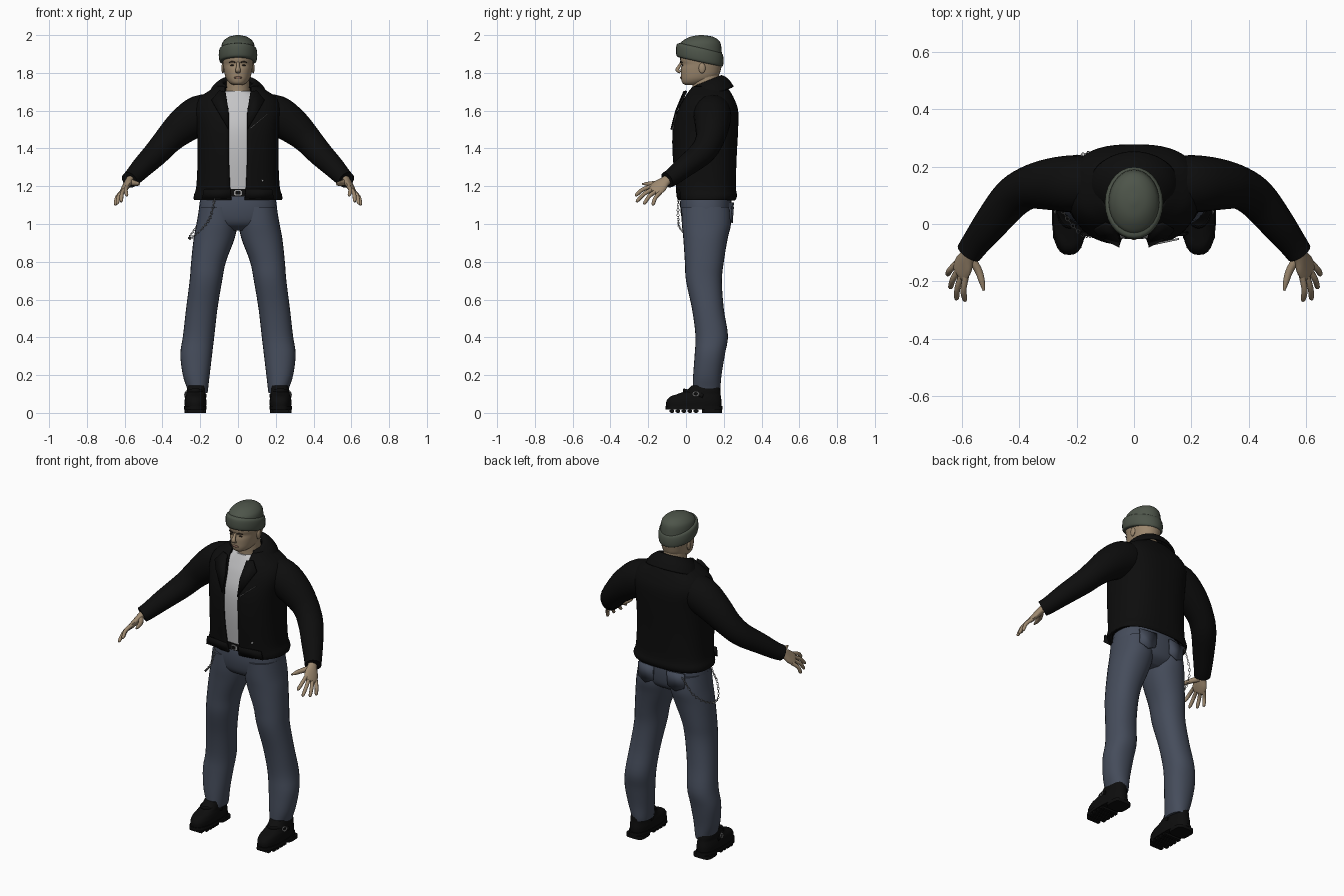
import bpy, bmesh, math
from mathutils import Vector, Matrix

if "Cube" in bpy.data.objects:
    bpy.data.objects.remove(bpy.data.objects["Cube"])


def material(name, r, g, b):
    m = bpy.data.materials.new(name)
    m.use_nodes = True
    m.diffuse_color = (r, g, b, 1)
    m.node_tree.nodes["Principled BSDF"].inputs["Base Color"].default_value = (r, g, b, 1)
    return m


BLACK = material("black leather", .004, .004, .004)
DENIM = material("blue denim", .06, .073, .105)
SKIN = material("skin", .34, .25, .16)
LIP = material("lips", .25, .14, .1)
DARK = material("dark brown", .035, .025, .018)
WOOL = material("green wool", .075, .09, .068)
SHIRT = material("white cotton", .55, .55, .56)
STEEL = material("steel", .3, .3, .3)


def finish(name, bm, mat, mirror=False, thick=0, angle=50):
    bmesh.ops.recalc_face_normals(bm, faces=bm.faces)
    me = bpy.data.meshes.new(name)
    bm.to_mesh(me)
    bm.free()
    me.materials.append(mat)
    ob = bpy.data.objects.new(name, me)
    bpy.context.collection.objects.link(ob)
    bpy.ops.object.select_all(action='DESELECT')
    bpy.context.view_layer.objects.active = ob
    ob.select_set(True)
    bpy.ops.object.shade_smooth_by_angle(angle=math.radians(angle))
    if mirror:
        ob.modifiers.new("Mirror", 'MIRROR').merge_threshold = .0005
    if thick:
        s = ob.modifiers.new("Solidify", 'SOLIDIFY')
        s.thickness, s.offset = thick, 0
    return ob


def smooth_rows(rows, steps):
    """Catmull-Rom interpolation between rows of numbers."""
    out = []
    for i in range(len(rows) - 1):
        p0, p1, p2 = rows[max(i - 1, 0)], rows[i], rows[i + 1]
        p3 = rows[min(i + 2, len(rows) - 1)]
        for k in range(steps):
            t = k / steps
            out.append([b + .5 * t * (c - a + t * (2*a - 5*b + 4*c - d + t * (3*(b - c) + d - a)))
                        for a, b, c, d in zip(p0, p1, p2, p3)])
    return out + [list(rows[-1])]


def skin_rings(rings, closed=True):
    bm = bmesh.new()
    vs = [[bm.verts.new(p) for p in ring] for ring in rings]
    n = len(vs[0])
    for a, b in zip(vs, vs[1:]):
        for i in range(n if closed else n - 1):
            j = (i + 1) % n
            bm.faces.new((a[i], a[j], b[j], b[i]))
    if closed:
        bm.faces.new(vs[0])
        bm.faces.new(vs[-1])
    return bm


def power(v, p):
    return math.copysign(abs(v) ** (2 / p), v)


def stack(name, rows, mat, p=2.0, n=28, steps=4, tilt=0, mirror=False, thick=0):
    """Level rings: (z, x, front y, back y, half width[, front gap])."""
    rings, is_open = [], len(rows[0]) == 6
    for z, x, f, b, w, *gap in smooth_rows(rows, steps):
        cy, d = (f + b) / 2, (b - f) / 2
        if is_open:
            a0 = math.asin(min(1, (gap[0] / w) ** (p / 2)))
            angles = [a0 + (math.pi - a0) * i / n for i in range(n + 1)]
        else:
            angles = [math.tau * i / n for i in range(n)]
        rings.append([(x + w * power(math.sin(t), p), cy - d * power(math.cos(t), p),
                       z - tilt * d * power(math.cos(t), p)) for t in angles])
    return finish(name, skin_rings(rings, not is_open), mat, mirror or is_open, thick)


def tube(name, rows, mat, side=(0, 0, 1), n=16, steps=4, mirror=True):
    """Rings across a path: (x, y, z, radius along side, radius across)."""
    rows = smooth_rows(rows, steps)
    pts = [Vector(r[:3]) for r in rows]
    rings = []
    for i, r in enumerate(rows):
        t = (pts[min(i + 1, len(pts) - 1)] - pts[max(i - 1, 0)]).normalized()
        u = Vector(side)
        u = (u - t * u.dot(t)).normalized()
        v = t.cross(u)
        rings.append([pts[i] + u * r[3] * math.cos(a) + v * r[4] * math.sin(a)
                      for a in (math.tau * k / n for k in range(n))])
    return finish(name, skin_rings(rings), mat, mirror)


def plate(name, pts, mat, thick=.008, mirror=False):
    bm = bmesh.new()
    bm.faces.new([bm.verts.new(p) for p in pts])
    return finish(name, bm, mat, mirror, thick, 30)


def ball(name, loc, size, mat, mirror=False):
    bm = bmesh.new()
    bmesh.ops.create_uvsphere(bm, u_segments=14, v_segments=8, radius=1,
                              matrix=Matrix.Translation(loc) @ Matrix.Diagonal((*size, 1)))
    return finish(name, bm, mat, mirror)


def box(name, loc, size, mat, mirror=False, bevel=.004):
    bm = bmesh.new()
    bmesh.ops.create_cube(bm, size=1, matrix=Matrix.Translation(loc) @ Matrix.Diagonal((*size, 1)))
    bmesh.ops.bevel(bm, geom=bm.edges[:], offset=bevel, segments=2, affect='EDGES')
    return finish(name, bm, mat, mirror)


# Head, face and neck
stack("neck", [(1.64, 0, .03, .19, .075), (1.70, 0, .035, .18, .064), (1.80, 0, .03, .175, .06)], SKIN)
stack("head", [(1.735, 0, 0, .07, .022), (1.745, 0, -.018, .10, .042), (1.765, 0, -.025, .15, .06),
               (1.79, 0, -.027, .175, .07), (1.82, 0, -.028, .185, .076), (1.845, 0, -.024, .19, .08),
               (1.87, 0, -.031, .19, .082), (1.92, 0, -.03, .18, .08)], SKIN, p=2.2)
tube("nose", [(0, -.026, 1.855, .006, .007), (0, -.036, 1.835, .008, .009),
              (0, -.046, 1.815, .01, .014), (0, -.03, 1.803, .006, .012)], SKIN, side=(0, 1, 0), mirror=False)
ball("lips", (0, -.026, 1.775), (.022, .007, .006), LIP)
ball("eye", (.031, -.019, 1.84), (.011, .005, .004), DARK, True)
tube("brow", [(.015, -.03, 1.855, .003, .003), (.03, -.028, 1.859, .004, .003), (.046, -.019, 1.855, .002, .002)], DARK, n=8)
ball("ear", (.08, .085, 1.825), (.008, .018, .028), SKIN, True)

# Knitted hat
stack("hat_crown", [(1.90, 0, -.04, .19, .09), (1.95, 0, -.035, .185, .086), (1.975, 0, -.01, .17, .071),
                    (1.992, 0, .025, .14, .045), (2.0, 0, .07, .09, .008)], WOOL)
stack("hat_cuff", [(1.858, 0, -.035, .178, .086), (1.864, 0, -.05, .195, .098), (1.895, 0, -.053, .199, .102),
                   (1.925, 0, -.048, .194, .098), (1.935, 0, -.03, .178, .085)], WOOL, tilt=-.22)

# Shirt
stack("shirt", [(1.16, 0, -.028, .22, .18), (1.35, 0, -.05, .235, .185), (1.5, 0, -.05, .235, .19),
                (1.6, 0, -.022, .235, .19), (1.66, 0, .005, .23, .15), (1.705, 0, .028, .19, .072)], SHIRT, p=2.5)

# Open jacket with sleeves, collar and lapels
stack("jacket_body", [(1.128, 0, -.036, .255, .228, .035), (1.15, 0, -.042, .264, .228, .037),
                      (1.2, 0, -.048, .258, .215, .042), (1.35, 0, -.065, .262, .208, .048),
                      (1.5, 0, -.066, .27, .212, .048), (1.6, 0, -.038, .27, .225, .05),
                      (1.66, 0, -.008, .25, .205, .062), (1.70, 0, .015, .228, .15, .068),
                      (1.725, 0, .03, .21, .11, .068)], BLACK, p=2.6, thick=.012)
tube("sleeve", [(.10, .14, 1.60, .085, .09), (.20, .14, 1.577, .105, .1), (.295, .138, 1.515, .093, .09),
                (.37, .125, 1.445, .076, .075), (.43, .085, 1.378, .067, .07), (.50, 0, 1.308, .057, .06),
                (.55, -.065, 1.255, .048, .05), (.575, -.1, 1.233, .044, .046)], BLACK, n=24)
stack("collar", [(1.675, 0, .0, .248, .155, .085), (1.72, 0, .015, .222, .13, .075),
                 (1.75, 0, .025, .188, .09, .066), (1.735, 0, .03, .178, .078, .064)],
      BLACK, tilt=.4, thick=.012)
plate("lapel", [(.05, -.078, 1.50), (.05, -.052, 1.6), (.066, -.01, 1.70), (.10, .002, 1.705),
                (.14, -.02, 1.655), (.115, -.046, 1.61)], BLACK, .01, True)
plate("hem_band", [(.042, -.05, 1.185), (.18, -.036, 1.185), (.19, -.03, 1.135), (.038, -.044, 1.135)], BLACK, .008, True)
plate("pocket_zip", [(.065, -.071, 1.508), (.155, -.052, 1.583), (.157, -.052, 1.58), (.067, -.071, 1.504)], STEEL, .006)
ball("hem_button", (.13, -.05, 1.23), (.007, .009, .007), STEEL)

# Hands
side = Vector((-.45, -.7, .45)).normalized()
tube("palm", [(.56, -.08, 1.25, .024, .022), (.578, -.112, 1.225, .03, .02),
              (.592, -.14, 1.2, .043, .018), (.606, -.168, 1.178, .042, .014), (.61, -.176, 1.171, .034, .008)], SKIN, side)
tips = [("index", .59, -.27, 1.15), ("middle", .62, -.265, 1.118), ("ring", .642, -.225, 1.106), ("little", .652, -.178, 1.10)]
for i, (finger, *tip) in enumerate(tips):
    base, tip = Vector((.602, -.16, 1.183)) + side * (.033 - .022 * i), Vector(tip)
    mid = base.lerp(tip, .5) + Vector((.006, -.004, .007))
    tube(finger + "_finger", [(*base, .011, .012), (*mid, .0105, .0105), (*base.lerp(tip, .9), .009, .009),
                              (*tip, .003, .003)], SKIN, side, n=10)
tube("thumb", [(.572, -.115, 1.222, .018, .016), (.543, -.16, 1.215, .014, .014),
               (.53, -.2, 1.213, .011, .011), (.523, -.232, 1.212, .004, .004)], SKIN, n=10)

# Jeans, belt and pockets
stack("jeans_hips", [(1.19, 0, -.018, .225, .185), (1.13, 0, -.03, .24, .2), (1.06, 0, -.028, .24, .206),
                     (1.0, 0, -.01, .225, .18), (.965, 0, .04, .18, .1)], DENIM, p=2.4)
stack("jeans_leg", [(1.09, .105, -.025, .235, .1), (1.0, .112, -.022, .238, .108), (.92, .127, -.014, .22, .108),
                    (.8, .156, -.006, .2, .092), (.7, .17, 0, .19, .086), (.55, .192, .032, .2, .083),
                    (.41, .208, .05, .222, .083), (.31, .221, .046, .206, .084), (.2, .221, .038, .188, .071),
                    (.13, .214, .036, .182, .056), (.105, .214, .038, .178, .053)], DENIM, p=2.2, mirror=True)
stack("belt", [(1.145, 0, -.036, .24, .204), (1.185, 0, -.036, .24, .2)], BLACK, p=2.4)
box("belt_buckle", (0, -.04, 1.165), (.04, .008, .03), STEEL)
box("buckle_centre", (0, -.043, 1.165), (.026, .007, .018), BLACK, bevel=.002)
plate("back_pocket", [(.045, .249, 1.115), (.155, .233, 1.115), (.152, .234, 1.03), (.1, .245, 1.005), (.05, .245, 1.03)],
      DENIM, .009, True)

# Boots
stack("boot", [(.03, .225, -.104, .186, .056), (.06, .225, -.104, .188, .058), (.085, .225, -.085, .185, .054),
               (.1, .224, -.045, .183, .05), (.118, .222, .002, .182, .05), (.145, .218, .03, .178, .049)],
      BLACK, p=2.5, mirror=True)
stack("boot_sole", [(.018, .226, -.108, .192, .06), (.036, .226, -.108, .192, .06)], BLACK, p=2.6, mirror=True)
stack("boot_heel", [(0, .226, .085, .19, .056), (.02, .226, .085, .19, .056)], BLACK, p=4, mirror=True)
for k in range(5):
    box("sole_lug", (.226, -.075 + k * .032, .01), (.085 if k == 0 else .112, .024, .02), BLACK, True)
tube("boot_strap", [(.17, .09, .09, .011, .004), (.19, .015, .112, .011, .004), (.225, -.012, .118, .011, .004),
                    (.26, .015, .112, .011, .004), (.28, .09, .09, .011, .004)], BLACK, n=10)


def link(name, loc, rot, major, minor, mirror=False):
    bpy.ops.mesh.primitive_torus_add(location=(0, 0, 0), major_radius=major, minor_radius=minor,
                                     major_segments=10, minor_segments=5)
    ob = bpy.context.object
    ob.name = name
    ob.data.transform(Matrix.Translation(loc) @ rot.to_matrix().to_4x4() @ Matrix.Diagonal((1.35, 1, 1, 1)))
    ob.data.materials.append(STEEL)
    bpy.ops.object.shade_smooth_by_angle(angle=1)
    if mirror:
        ob.modifiers.new("Mirror", 'MIRROR')


link("boot_buckle", (.277, .052, .1), Vector((1, -.3, .2)).to_track_quat('Z', 'Y'), .012, .003, True)

# Wallet chain hanging from the belt around the right hip
path = smooth_rows([(-.125, -.04, 1.13), (-.145, -.042, 1.04), (-.19, -.03, .975), (-.25, .05, .925),
                    (-.255, .14, .935), (-.21, .225, 1.0), (-.15, .25, 1.1)], 7)
for i, (a, b) in enumerate(zip(path, path[1:])):
    a, b = Vector(a), Vector(b)
    q = (b - a).to_track_quat('X', 'Y' if i % 2 else 'Z')
    link("chain_link", (a + b) / 2, q, .0062, .0014)
